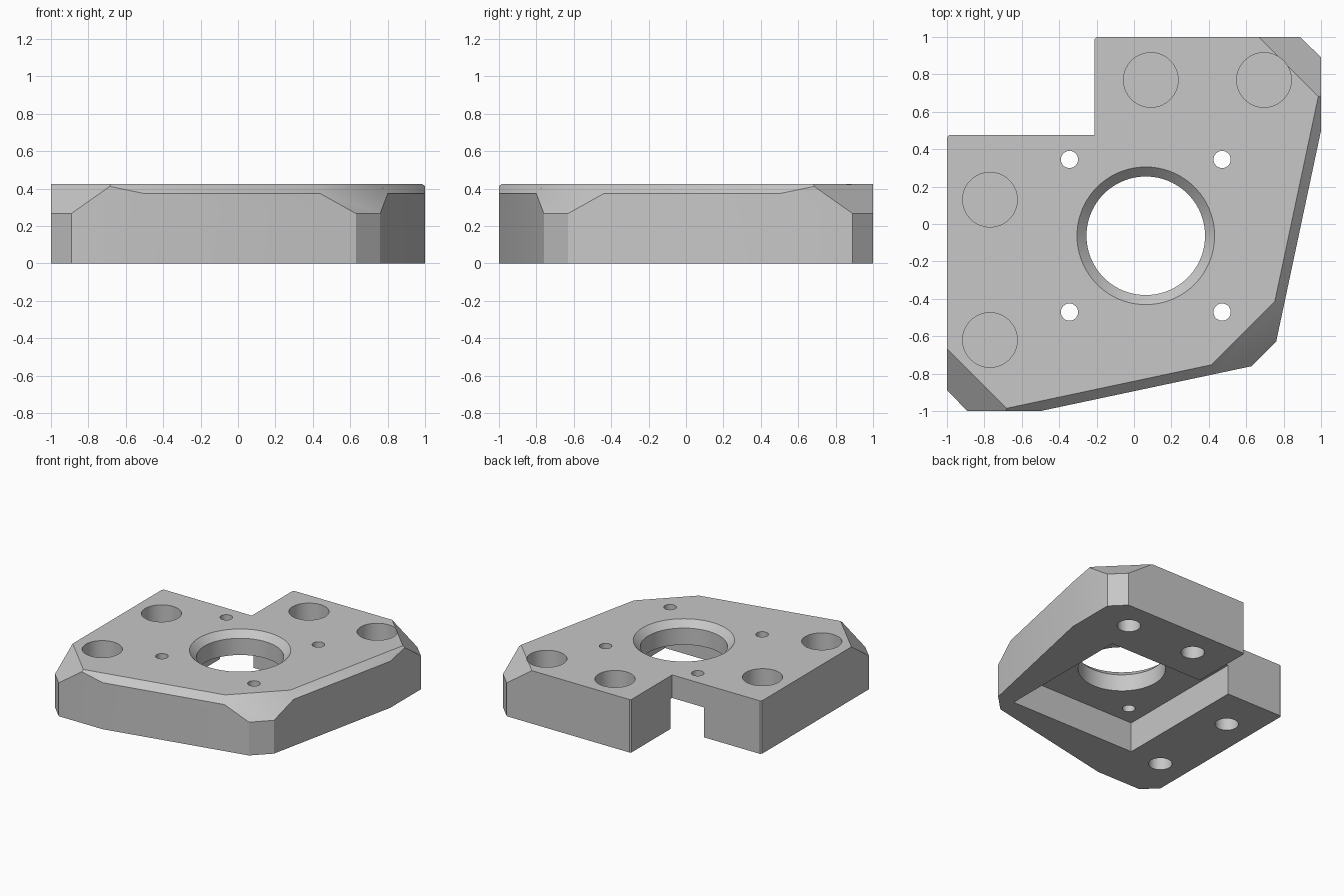
import bpy, bmesh
from math import cos, sin, pi
from mathutils import Vector

cube = bpy.data.objects.get("Cube")
if cube:
    bpy.data.objects.remove(cube, do_unlink=True)

TOP = 0.425           # plate height
ROOF = 0.24           # underside of the motor face
C = 0.063             # motor axis at (C, -C)

grey = bpy.data.materials.new("plain_grey")
grey.use_nodes = True
grey.diffuse_color = (0.57, 0.57, 0.57, 1)
grey.node_tree.nodes["Principled BSDF"].inputs["Base Color"].default_value = (0.57, 0.57, 0.57, 1)


def make_object(name, bm):
    bmesh.ops.recalc_face_normals(bm, faces=bm.faces)
    mesh = bpy.data.meshes.new(name)
    bm.to_mesh(mesh)
    bm.free()
    mesh.materials.append(grey)
    obj = bpy.data.objects.new(name, mesh)
    bpy.context.collection.objects.link(obj)
    return obj


def prism(bm, points, z0, z1):
    low = [bm.verts.new((x, y, z0)) for x, y in points]
    high = [bm.verts.new((x, y, z1)) for x, y in points]
    bm.faces.new(low)
    bm.faces.new(high)
    for i in range(len(points)):
        j = (i + 1) % len(points)
        bm.faces.new((low[i], low[j], high[j], high[i]))


def turned(name, x, y, profile, sides=64):
    """Closed solid of revolution from (radius, z) pairs, bottom to top."""
    bm = bmesh.new()
    rings = [[bm.verts.new((x + r * cos(2 * pi * i / sides), y + r * sin(2 * pi * i / sides), z))
              for i in range(sides)] for r, z in profile]
    bm.faces.new(rings[0])
    bm.faces.new(rings[-1])
    for a, b in zip(rings, rings[1:]):
        for i in range(sides):
            j = (i + 1) % sides
            bm.faces.new((a[i], a[j], b[j], b[i]))
    return make_object(name, bm)


# Plate outline, with the rear left corner notched out
e = 0.012
outline = [(-1, 0.475 - e), (-1 + e, 0.475), (-0.21, 0.475), (-0.21, 1 - e), (-0.21 + e, 1),
           (0.89, 1), (1, 0.89), (1, 0.5), (0.76, -0.63), (0.63, -0.76),
           (-0.5, -1), (-0.89, -1), (-1, -0.89)]
bm = bmesh.new()
prism(bm, outline, 0, TOP)

# 45 degree bevels along the upper rim: point on the bevel and outward direction
bevels = [((0.89, 1, 0.267), (1, 1)),
          ((-1, -0.89, 0.267), (-1, -1)),
          ((0.76, -0.63, 0.267), (1, -1)),
          ((0.76, -0.63, 0.373), (1.13, -0.24)),
          ((0.63, -0.76, 0.373), (0.24, -1.13))]
for point, direction in bevels:
    normal = Vector((*direction, 0)).normalized() + Vector((0, 0, 1))
    cut = bmesh.ops.bisect_plane(bm, geom=bm.verts[:] + bm.edges[:] + bm.faces[:], dist=1e-5,
                                 plane_co=point, plane_no=normal.normalized(), clear_outer=True)
    rim = [g for g in cut["geom_cut"] if isinstance(g, bmesh.types.BMEdge)]
    bmesh.ops.holes_fill(bm, edges=rim, sides=0)
plate = make_object("mounting_plate", bm)

# Square motor pocket, open underneath and into the notch
cutters = []
h = 0.557
bm = bmesh.new()
prism(bm, [(C + sx * h, -C + sy * h) for sx, sy in ((-1, -1), (1, -1), (1, 1), (-1, 1))], -0.1, ROOF)
cutters.append(make_object("pocket_cutter", bm))

# Central bore with a bevelled mouth
cutters.append(turned("bore_cutter", C, -C,
                      [(0.317, 0.1), (0.317, TOP - 0.051), (0.368, TOP), (0.368, TOP + 0.1)], 96))

# Four small motor screw holes
for sx in (-1, 1):
    for sy in (-1, 1):
        cutters.append(turned("motor_screw_cutter", C + sx * 0.408, -C + sy * 0.408,
                              [(0.046, 0.1), (0.046, TOP + 0.1)], 32))

# Four mounting holes: wide from above, narrow from below, thin web between
for x, y in ((-0.77, 0.13), (-0.77, -0.62), (0.09, 0.77), (0.695, 0.77)):
    cutters.append(turned("head_recess_cutter", x, y, [(0.146, 0.2), (0.146, TOP + 0.1)]))
    cutters.append(turned("shank_hole_cutter", x, y, [(0.085, -0.1), (0.085, 0.19)], 48))

bpy.ops.object.select_all(action="DESELECT")
bpy.context.view_layer.objects.active = plate
plate.select_set(True)
for cutter in cutters:
    mod = plate.modifiers.new("cut", "BOOLEAN")
    mod.operation = "DIFFERENCE"
    mod.solver = "EXACT"
    mod.object = cutter
    bpy.ops.object.modifier_apply(modifier=mod.name)
    bpy.data.objects.remove(cutter, do_unlink=True)

bpy.ops.object.shade_smooth_by_angle(angle=pi / 6)
